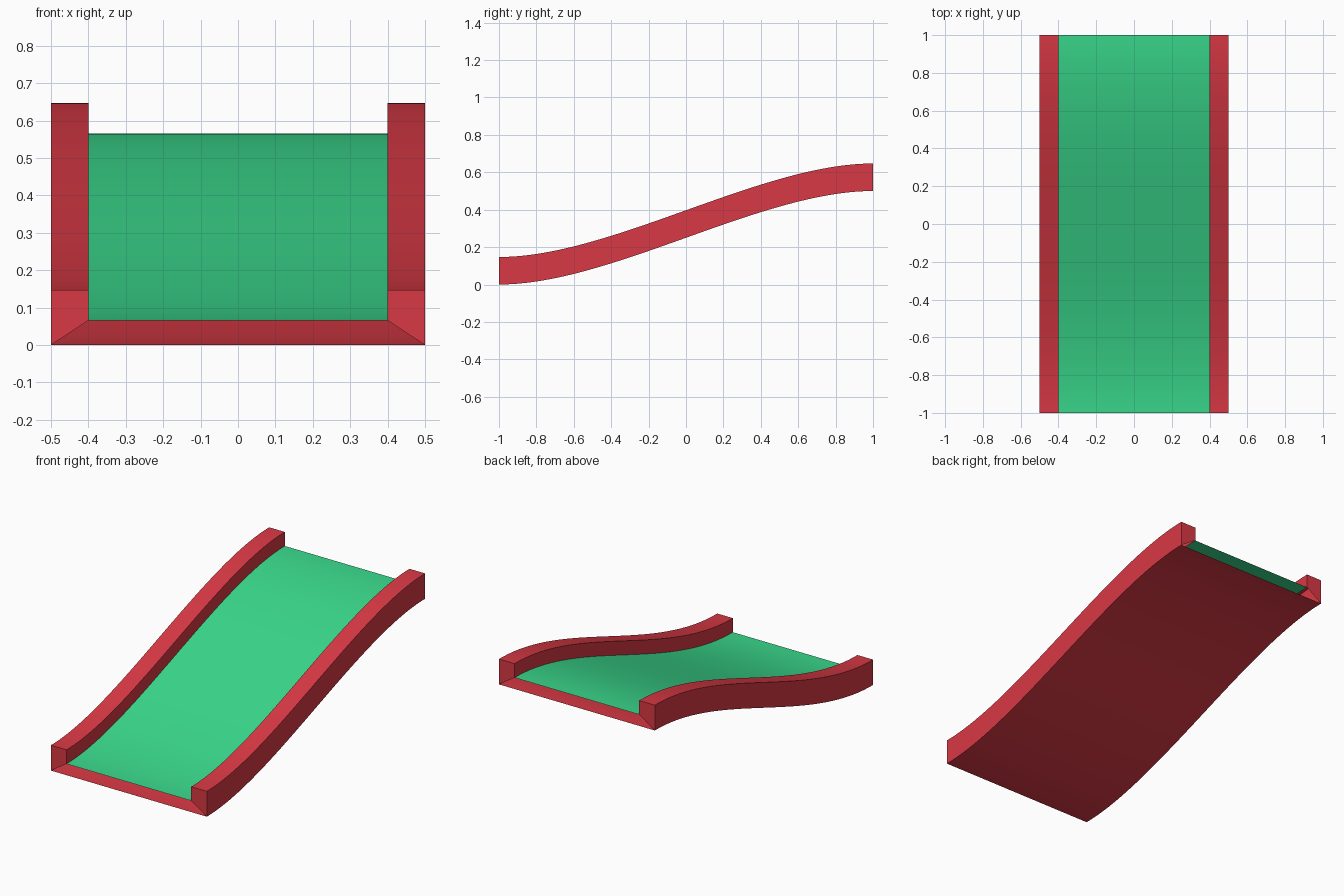
import bpy
import bmesh
from math import radians

cube = bpy.data.objects.get("Cube")
if cube:
    bpy.data.objects.remove(cube, do_unlink=True)

HALF_WIDTH, INNER, HALF_LENGTH = 0.5, 0.4, 1.0
RISE, RAIL_TOP, DECK = 0.5, 0.147, 0.0655
STEPS, HANDLE = 40, 0.3


def make_material(name, colour):
    mat = bpy.data.materials.new(name)
    mat.use_nodes = True
    mat.diffuse_color = colour
    mat.node_tree.nodes["Principled BSDF"].inputs["Base Color"].default_value = colour
    return mat


red = make_material("red", (0.69, 0.040, 0.058, 1))
green = make_material("green", (0.042, 0.69, 0.26, 1))


def slope_point(t):
    """Point on the S-shaped slope: level at both ends."""
    u = 1 - t
    along = 3 * u * u * t * HANDLE + 3 * u * t * t * (1 - HANDLE) + t ** 3
    return (2 * along - 1) * HALF_LENGTH, RISE * t * t * (3 - 2 * t)


def sweep(name, profile, mat, capped=False):
    """Carry an open x-z profile along the slope."""
    bm = bmesh.new()
    rows = []
    for i in range(STEPS + 1):
        y, lift = slope_point(i / STEPS)
        rows.append([bm.verts.new((x, y, z + lift)) for x, z in profile])
    for a, b in zip(rows, rows[1:]):
        for j in range(len(profile) - 1):
            bm.faces.new((a[j], a[j + 1], b[j + 1], b[j]))
    if capped:
        bm.faces.new(rows[0][::-1])
        bm.faces.new(rows[-1])
    mesh = bpy.data.meshes.new(name)
    bm.to_mesh(mesh)
    bm.free()
    mesh.materials.append(mat)
    obj = bpy.data.objects.new(name, mesh)
    bpy.context.collection.objects.link(obj)
    bpy.ops.object.select_all(action='DESELECT')
    obj.select_set(True)
    bpy.context.view_layer.objects.active = obj
    bpy.ops.object.shade_smooth_by_angle(angle=radians(30))
    return obj


# Sliding surface and hollow underside, open at both ends
sweep("slope_surface", [(-INNER, DECK), (INNER, DECK)], green)
sweep("underside", [(HALF_WIDTH, 0), (-HALF_WIDTH, 0)], red)

# Side rails with capped ends
rail = [(-HALF_WIDTH, 0), (-HALF_WIDTH, RAIL_TOP), (-INNER, RAIL_TOP), (-INNER, DECK)]
sweep("right_rail", rail, red, capped=True)
sweep("left_rail", [(-x, z) for x, z in reversed(rail)], red, capped=True)
